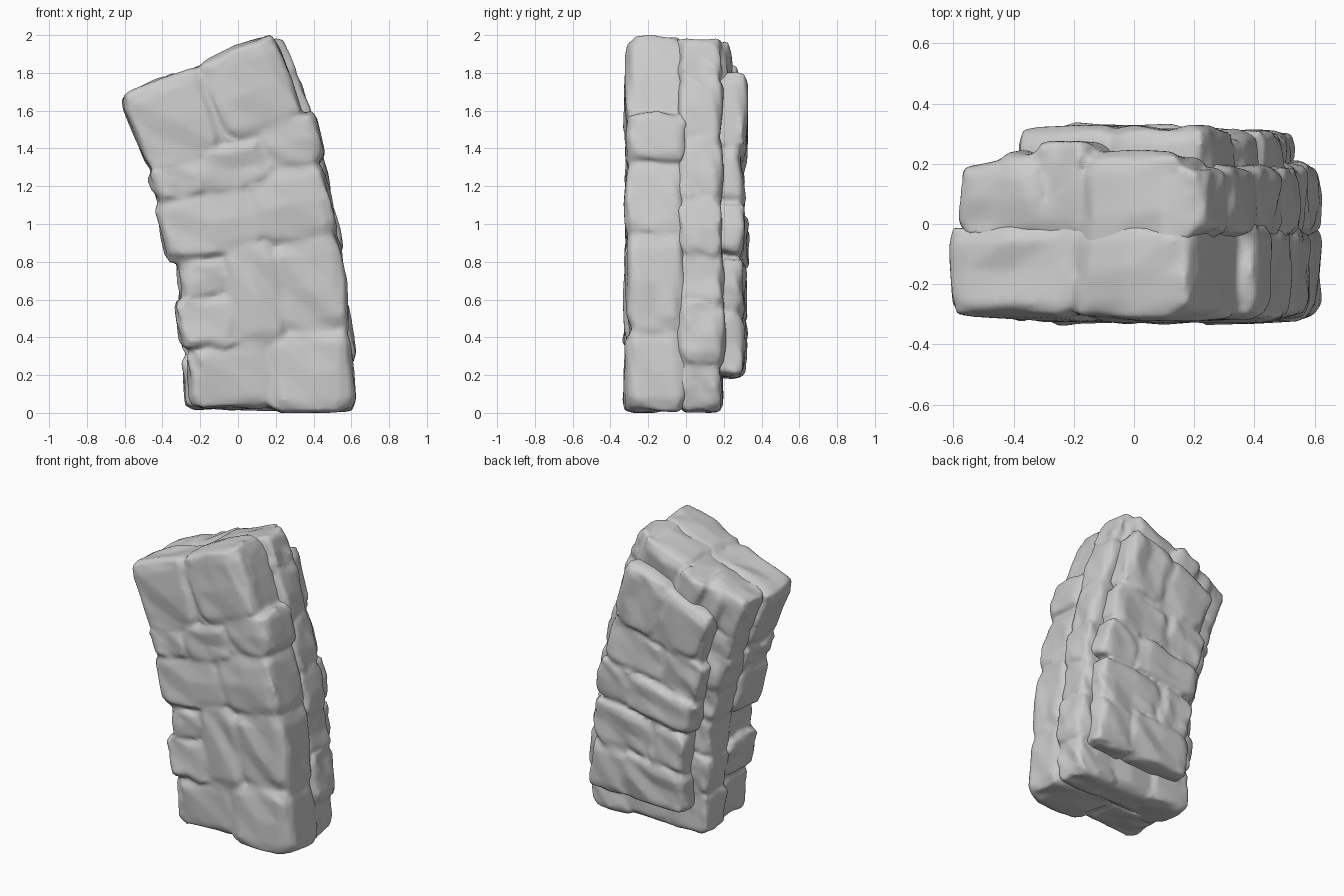
import bpy, bmesh, math, random
from mathutils import Vector

random.seed(11)
RADIUS = 5.0      # bend radius of the leaning pillar
FOOT_X = 0.17     # centre of the pillar at ground level
FRONT, SPLIT, REAR, BACK = -0.31, -0.03, 0.19, 0.31
LEFT_U, RIGHT_U = 0.43, -0.43

cube = bpy.data.objects.get("Cube")
if cube:
    bpy.data.objects.remove(cube, do_unlink=True)

stone_grey = bpy.data.materials.new("stone grey")
stone_grey.use_nodes = True
GREY = (0.6, 0.6, 0.6, 1)
stone_grey.diffuse_color = GREY
stone_grey.node_tree.nodes["Principled BSDF"].inputs["Base Color"].default_value = GREY


def bend(u, y, s):
    """Place across / depth / along coordinates on the curved pillar."""
    a = s / RADIUS
    r = RADIUS + u
    return Vector((FOOT_X - RADIUS + r * math.cos(a), y, max(0, r * math.sin(a))))


def stone(group, us, ys, ss, cuts=3, power=8, rough=0.014, grow=0.014):
    """Add a pillowy rough block filling the given ranges to a group."""
    ranges = (us, ys, ss)
    mid = [(a + b) / 2 for a, b in ranges]
    half = [(b - a) / 2 + grow for a, b in ranges]
    bm = bmesh.new()
    bmesh.ops.create_cube(bm, size=2)
    bmesh.ops.subdivide_edges(bm, edges=bm.edges[:], cuts=cuts, use_grid_fill=True)
    skew = [random.uniform(-0.05, 0.05) for _ in range(3)]
    for v in bm.verts:
        # push grid lines outwards so that the rounding stays near the edges
        c = [math.copysign(abs(k) ** 0.6, k) for k in v.co]
        norm = sum(abs(k) ** power for k in c) ** (1 / power)
        c = [k / norm for k in c]
        c[0] *= 1 + skew[0] * c[2]
        c[2] *= 1 + skew[1] * c[0]
        c[1] *= 1 + skew[2] * c[2]
        v.co = bend(*[m + h * k + random.uniform(-rough, rough)
                      for m, h, k in zip(mid, half, c)])
    bmesh.ops.recalc_face_normals(bm, faces=bm.faces[:])
    block = bpy.data.meshes.new("block")
    bm.to_mesh(block)
    bm.free()
    group.from_mesh(block)
    bpy.data.meshes.remove(block)


def core(group, us, ys, ss):
    """Add the mortar that closes the joints between stones."""
    stone(group, us, ys, ss, cuts=11, power=24, rough=0.003, grow=0)


def finish(group, name):
    """Fuse a group of stones into one weathered skin."""
    mesh = bpy.data.meshes.new(name)
    group.to_mesh(mesh)
    group.free()
    mesh.materials.append(stone_grey)
    obj = bpy.data.objects.new(name, mesh)
    bpy.context.collection.objects.link(obj)
    fuse = obj.modifiers.new("fuse", 'REMESH')
    fuse.mode = 'VOXEL'
    fuse.voxel_size = 0.014
    fuse.use_smooth_shade = True
    wear = obj.modifiers.new("wear", 'SMOOTH')
    wear.factor = 0.5
    wear.iterations = 5


# Front stones: across from, across to, along from, along to
front_stones = [
    (-0.41, 0.0, 0.04, 0.37), (0.0, 0.43, 0.02, 0.4),
    (-0.45, -0.16, 0.38, 0.65), (-0.4, -0.16, 0.66, 0.86), (-0.18, 0.1, 0.34, 0.9),
    (0.08, 0.43, 0.4, 0.87), (-0.46, 0.04, 0.88, 1.24), (0.03, 0.43, 0.88, 1.24),
    (-0.45, -0.18, 1.24, 1.42), (-0.2, 0.16, 1.2, 1.43), (0.16, 0.45, 1.24, 1.48),
    (-0.46, -0.02, 1.43, 1.89), (-0.02, 0.39, 1.44, 1.9),
]
front = bmesh.new()
core(front, (-0.41, 0.41), (-0.29, 0.05), (0.05, 1.87))
for u0, u1, s0, s1 in front_stones:
    face = FRONT + random.uniform(-0.002, 0.015)
    stone(front, (u0, u1), (face, SPLIT + 0.02), (s0, s1))
finish(front, "front_stones")

# Side stones behind the front layer, stacked up both sides
sides = bmesh.new()
core(sides, (-0.4, 0.4), (-0.1, 0.17), (0.04, 1.86))
left_levels = [0.02, 0.25, 0.53, 0.79, 1.03, 1.34, 1.67, 1.87]
right_levels = [0.03, 0.33, 0.6, 0.9, 1.15, 1.4, 1.6, 1.88]
for edge, levels in ((LEFT_U, left_levels), (RIGHT_U, right_levels)):
    for s0, s1 in zip(levels, levels[1:]):
        outer = edge + random.uniform(-0.02, 0.01)
        inner = edge * random.uniform(0.25, 0.4)
        stone(sides, sorted((inner, outer)),
              (SPLIT, REAR + random.uniform(-0.02, 0.01)), (s0, s1))
# Cap and foot stones between the two sides
stone(sides, (-0.28, -0.14), (SPLIT, 0.23), (1.55, 1.87))
stone(sides, (-0.16, 0.02), (SPLIT, 0.26), (1.55, 1.87))
stone(sides, (0.0, 0.36), (-0.15, 0.22), (1.55, 1.88))
stone(sides, (-0.2, 0.2), (SPLIT, 0.17), (0.03, 0.3))
finish(sides, "side_stones")

# Raised back layer: along from, along to, across from, split, across to
back_courses = [
    (0.2, 0.5, -0.34, 0.1, 0.36), (0.5, 0.79, -0.32, -0.1, 0.36),
    (0.8, 1.06, -0.34, 0.12, 0.38), (1.05, 1.33, -0.34, -0.06, 0.36),
    (1.33, 1.72, -0.28, 0.06, 0.36),
]
back = bmesh.new()
core(back, (-0.3, 0.32), (0, 0.285), (0.24, 1.68))
for s0, s1, u0, split, u1 in back_courses:
    for us in ((u0, split), (split, u1)):
        stone(back, us, (0.05, BACK + random.uniform(-0.02, 0.005)),
              (s0, s1 - random.uniform(0, 0.03)))
finish(back, "back_stones")
